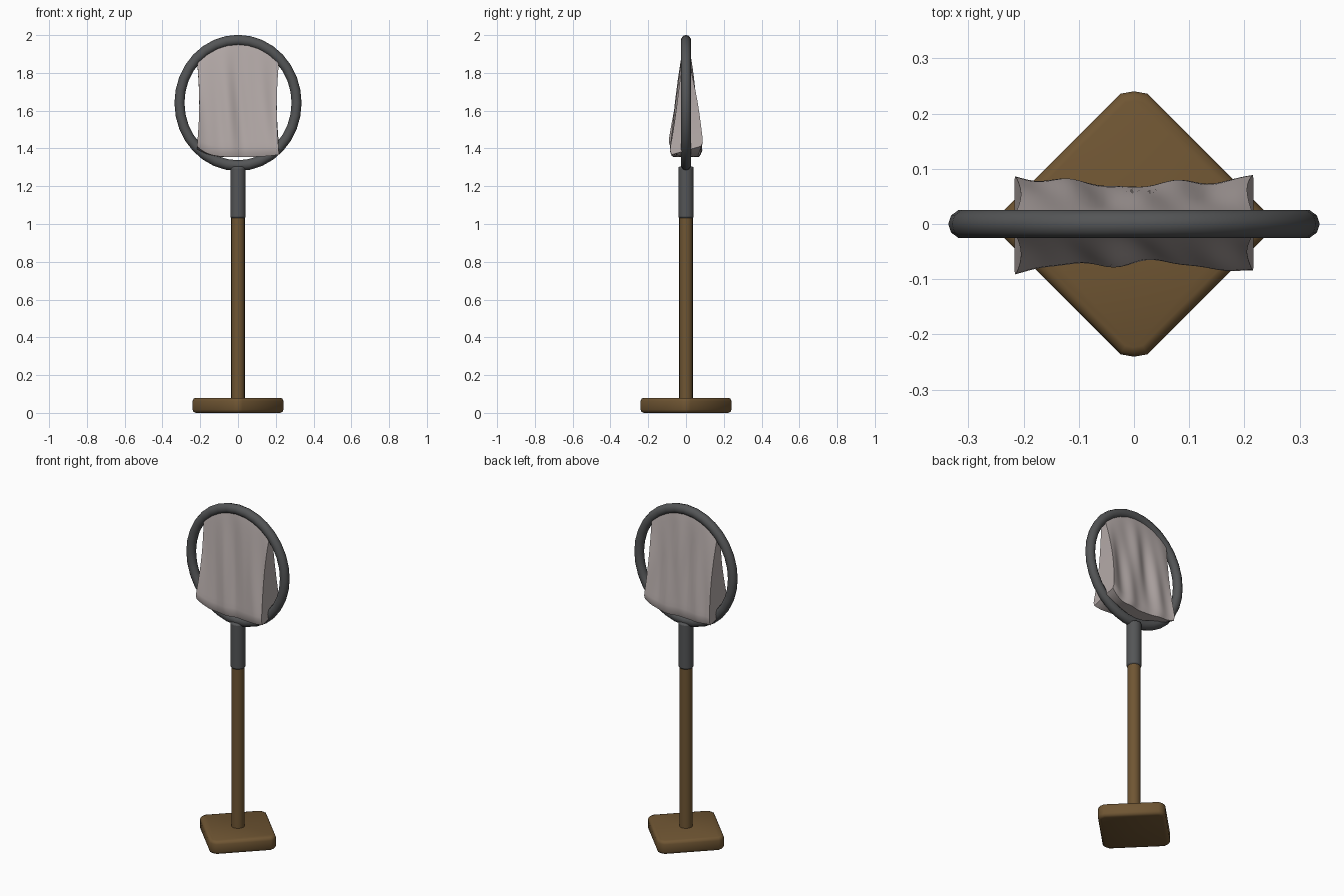
import bpy, bmesh, math

if "Cube" in bpy.data.objects:
    bpy.data.objects.remove(bpy.data.objects["Cube"])


def material(name, rgb):
    m = bpy.data.materials.new(name)
    m.diffuse_color = (*rgb, 1.0)
    m.use_nodes = True
    m.node_tree.nodes["Principled BSDF"].inputs["Base Color"].default_value = m.diffuse_color
    return m


BROWN = material("brown wood", (0.16, 0.092, 0.033))
GREY = material("dark grey metal", (0.088, 0.091, 0.094))
CLOTH = material("pale cloth", (0.46, 0.405, 0.395))


def finish(obj, name, mat, angle=40):
    obj.name = name
    obj.data.materials.append(mat)
    bpy.ops.object.select_all(action='DESELECT')
    obj.select_set(True)
    bpy.context.view_layer.objects.active = obj
    bpy.ops.object.transform_apply(location=False, rotation=True, scale=True)
    bpy.ops.object.shade_smooth_by_angle(angle=math.radians(angle))


def rod(name, mat, r, z0, z1, bevel):
    bpy.ops.mesh.primitive_cylinder_add(vertices=16, radius=r, depth=z1 - z0,
                                        location=(0, 0, (z0 + z1) / 2))
    obj = bpy.context.object
    finish(obj, name, mat)
    b = obj.modifiers.new("rounded rim", 'BEVEL')
    b.width, b.segments = bevel, 2
    b.limit_method = 'ANGLE'


# Square base standing on its diagonal, with cut corners and softened rims
bm = bmesh.new()
bmesh.ops.create_cube(bm, size=1)
bmesh.ops.scale(bm, vec=(0.368, 0.368, 0.08), verts=bm.verts)
uprights = [e for e in bm.edges if abs(e.verts[0].co.z - e.verts[1].co.z) > 0.01]
bmesh.ops.bevel(bm, geom=uprights, offset=0.034, segments=2, profile=0.35, affect='EDGES')
rims = [e for e in bm.edges if abs(e.verts[0].co.z - e.verts[1].co.z) < 0.01]
bmesh.ops.bevel(bm, geom=rims, offset=0.017, segments=2, profile=0.5, affect='EDGES')
mesh = bpy.data.meshes.new("base")
bm.to_mesh(mesh)
bm.free()
base = bpy.data.objects.new("base", mesh)
bpy.context.collection.objects.link(base)
base.location.z = 0.04
base.rotation_euler.z = math.radians(45)
finish(base, "base", BROWN, 50)

# Wooden pole and metal sleeve
rod("pole", BROWN, 0.036, 0.06, 1.05, 0.004)
rod("sleeve", GREY, 0.041, 1.03, 1.305, 0.01)

# Slightly tall hoop
RX, RZ, CZ = 0.31, 0.332, 1.641
bpy.ops.mesh.primitive_torus_add(major_segments=32, minor_segments=10,
                                 major_radius=RX, minor_radius=0.0265,
                                 location=(0, 0, CZ),
                                 rotation=(math.radians(90), 0, 0))
hoop = bpy.context.object
hoop.scale = (1, RZ / RX, 1)
finish(hoop, "hoop", GREY, 60)

# Cloth bag hung from the hoop: a closed wedge with hanging folds
COLS, ROWS, HALF = 36, 22, 0.217


def cloth_point(s, v, side):
    """s runs -1..1 across, v runs 0..1 downward, side is -1 front, 1 back."""
    x = s * HALF * (1 - 0.055 * math.sin(math.pi * v))
    top = CZ + (RZ - 0.012) * math.sqrt(1 - (s * HALF / RX) ** 2)
    bottom = 1.355 + 0.045 * max(0, -s * side * -1) ** 4 + 0.012 * abs(s) ** 3
    depth = 0.012 + 0.063 * v ** 0.85 + 0.018 * v * s * s
    folds = math.sin(7.5 * s - 2.2 * v + 1.2 * side) + 0.5 * math.sin(13 * s + 3 * v * side)
    depth += 0.0075 * math.sin(math.pi * min(1, v * 0.8)) * folds * (1 - 0.4 * s * s)
    if v > 0.93:
        depth -= 0.014 * ((v - 0.93) / 0.07) ** 2
    return x, side * depth, top + (bottom - top) * v


bm = bmesh.new()
loops = []
for c in range(COLS + 1):
    s = 2 * c / COLS - 1
    front = [bm.verts.new(cloth_point(s, r / ROWS, -1)) for r in range(ROWS + 1)]
    back = [bm.verts.new(cloth_point(s, r / ROWS, 1)) for r in range(ROWS + 1)]
    loops.append((front, back))
for (f0, b0), (f1, b1) in zip(loops, loops[1:]):
    ring0, ring1 = f0 + b0[::-1], f1 + b1[::-1]
    n = len(ring0)
    for i in range(n):
        j = (i + 1) % n
        bm.faces.new((ring0[i], ring0[j], ring1[j], ring1[i]))
for front, back in (loops[0], loops[-1]):
    for i in range(ROWS):
        bm.faces.new((front[i], front[i + 1], back[i + 1], back[i]))
bmesh.ops.recalc_face_normals(bm, faces=bm.faces)
mesh = bpy.data.meshes.new("cloth_bag")
bm.to_mesh(mesh)
bm.free()
bag = bpy.data.objects.new("cloth_bag", mesh)
bpy.context.collection.objects.link(bag)
finish(bag, "cloth_bag", CLOTH, 45)
